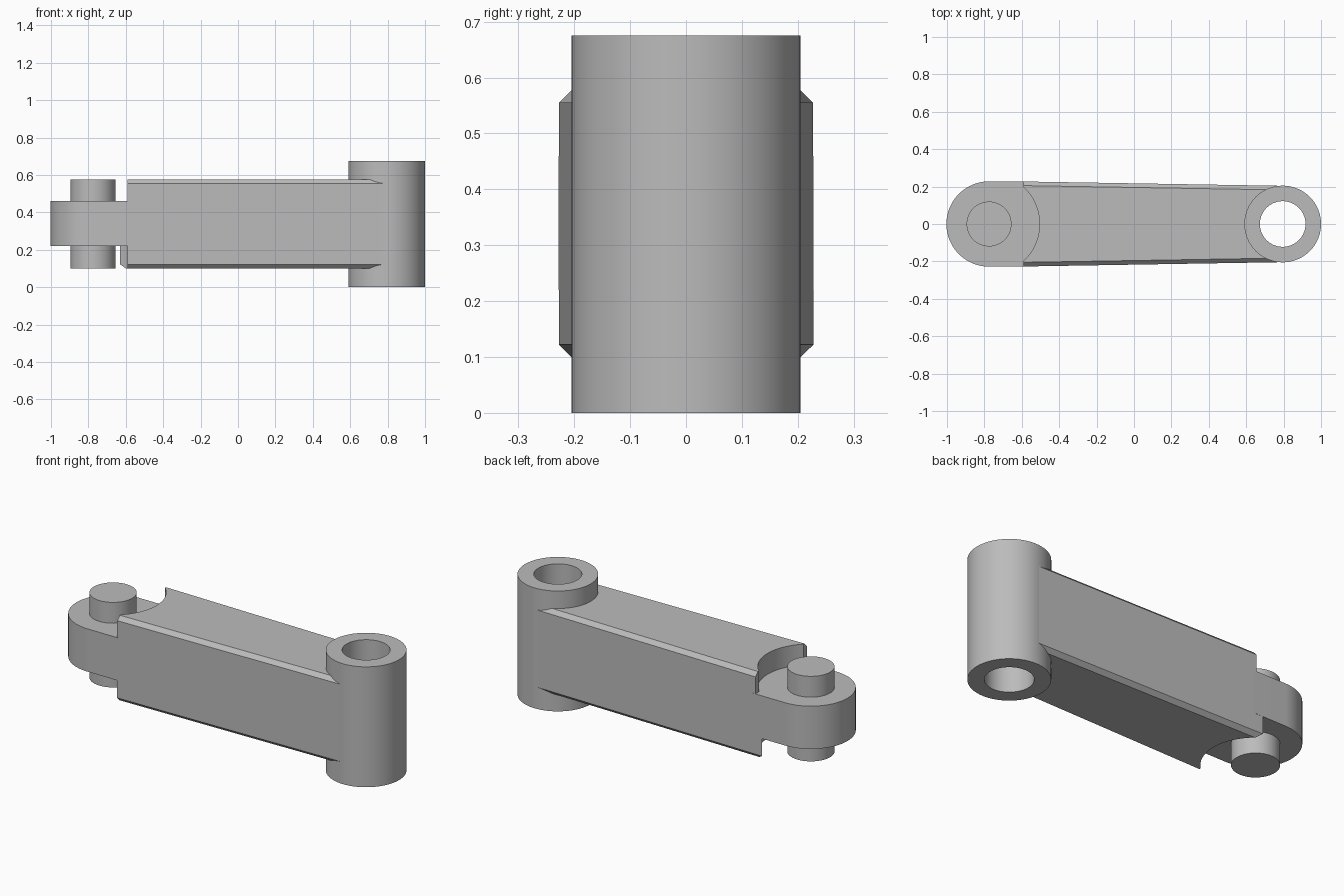
import bpy, bmesh
from math import pi, cos, sin, radians

cube = bpy.data.objects.get("Cube")
if cube:
    bpy.data.objects.remove(cube, do_unlink=True)

grey = bpy.data.materials.new("plain_grey")
grey.use_nodes = True
COLOUR = (0.5, 0.5, 0.5, 1)
grey.diffuse_color = COLOUR
grey.node_tree.nodes["Principled BSDF"].inputs["Base Color"].default_value = COLOUR

PIN_X, BARREL_X = -0.775, 0.795
EYE_BOTTOM, EYE_TOP = 0.22, 0.46


def prism(name, outline, z0, z1):
    """Extrude a flat outline from z0 up to z1."""
    bm = bmesh.new()
    low = [bm.verts.new((x, y, z0)) for x, y in outline]
    high = [bm.verts.new((x, y, z1)) for x, y in outline]
    return finish(name, bm, low, high)


def finish(name, bm, ring_a, ring_b):
    """Bridge two rings, cap them and make the object."""
    n = len(ring_a)
    bm.faces.new(ring_a)
    bm.faces.new(ring_b)
    for i in range(n):
        j = (i + 1) % n
        bm.faces.new((ring_a[i], ring_a[j], ring_b[j], ring_b[i]))
    bmesh.ops.recalc_face_normals(bm, faces=bm.faces)
    mesh = bpy.data.meshes.new(name)
    bm.to_mesh(mesh)
    bm.free()
    mesh.materials.append(grey)
    obj = bpy.data.objects.new(name, mesh)
    bpy.context.collection.objects.link(obj)
    return obj


def arc(cx, r, start=0, end=2 * pi, n=72, closed=True):
    steps = n if closed else n - 1
    return [(cx + r * cos(start + (end - start) * i / steps),
             r * sin(start + (end - start) * i / steps)) for i in range(n)]


def box(x0, x1, y0, y1):
    return [(x0, y0), (x1, y0), (x1, y1), (x0, y1)]


def activate(obj):
    bpy.ops.object.select_all(action='DESELECT')
    obj.select_set(True)
    bpy.context.view_layer.objects.active = obj


def cut(obj, outline, z0, z1):
    cutter = prism("cutter", outline, z0, z1)
    cutter.hide_render = True
    mod = obj.modifiers.new("cut", 'BOOLEAN')
    mod.operation, mod.solver, mod.object = 'DIFFERENCE', 'EXACT', cutter
    activate(obj)
    bpy.ops.object.modifier_apply(modifier=mod.name)
    bpy.data.objects.remove(cutter, do_unlink=True)


# Tapered arm with chamfered long edges
def arm_section(bm, x, half, z0=0.1, z1=0.577, c=0.022):
    side = [(half - c, z0), (half, z0 + c), (half, z1 - c), (half - c, z1)]
    loop = side + [(-y, z) for y, z in reversed(side)]
    return [bm.verts.new((x, y, z)) for y, z in loop]


bm = bmesh.new()
arm = finish("arm", bm, arm_section(bm, -0.635, 0.228), arm_section(bm, BARREL_X, 0.204))

# Rounded clearance around the pin, above and below the eye
for z0, z1 in ((-0.1, EYE_BOTTOM), (EYE_TOP, 0.8)):
    cut(arm, arc(PIN_X, 0.27), z0, z1)
# Square off the tips, all but the lower back one
cut(arm, box(-0.8, -0.59, -0.4, 0.4), EYE_TOP, 0.8)
cut(arm, box(-0.8, -0.59, -0.4, 0.0), -0.1, EYE_BOTTOM)
# Keep the bore of the barrel open
cut(arm, arc(BARREL_X, 0.16), -0.1, 0.8)

# Rounded eye and the pin through it
eye_outline = arc(PIN_X, 0.228, pi / 2, 3 * pi / 2, 40, False)
eye = prism("eye", eye_outline + [(-0.575, -0.228), (-0.575, 0.228)], EYE_BOTTOM, EYE_TOP)
pin = prism("pin", arc(PIN_X, 0.12), 0.1, 0.577)

# Hollow barrel
barrel = prism("barrel", arc(BARREL_X, 0.205), 0, 0.675)
cut(barrel, arc(BARREL_X, 0.122), -0.1, 0.8)

for obj in (arm, eye, pin, barrel):
    activate(obj)
    bpy.ops.object.shade_smooth_by_angle(angle=radians(30))
